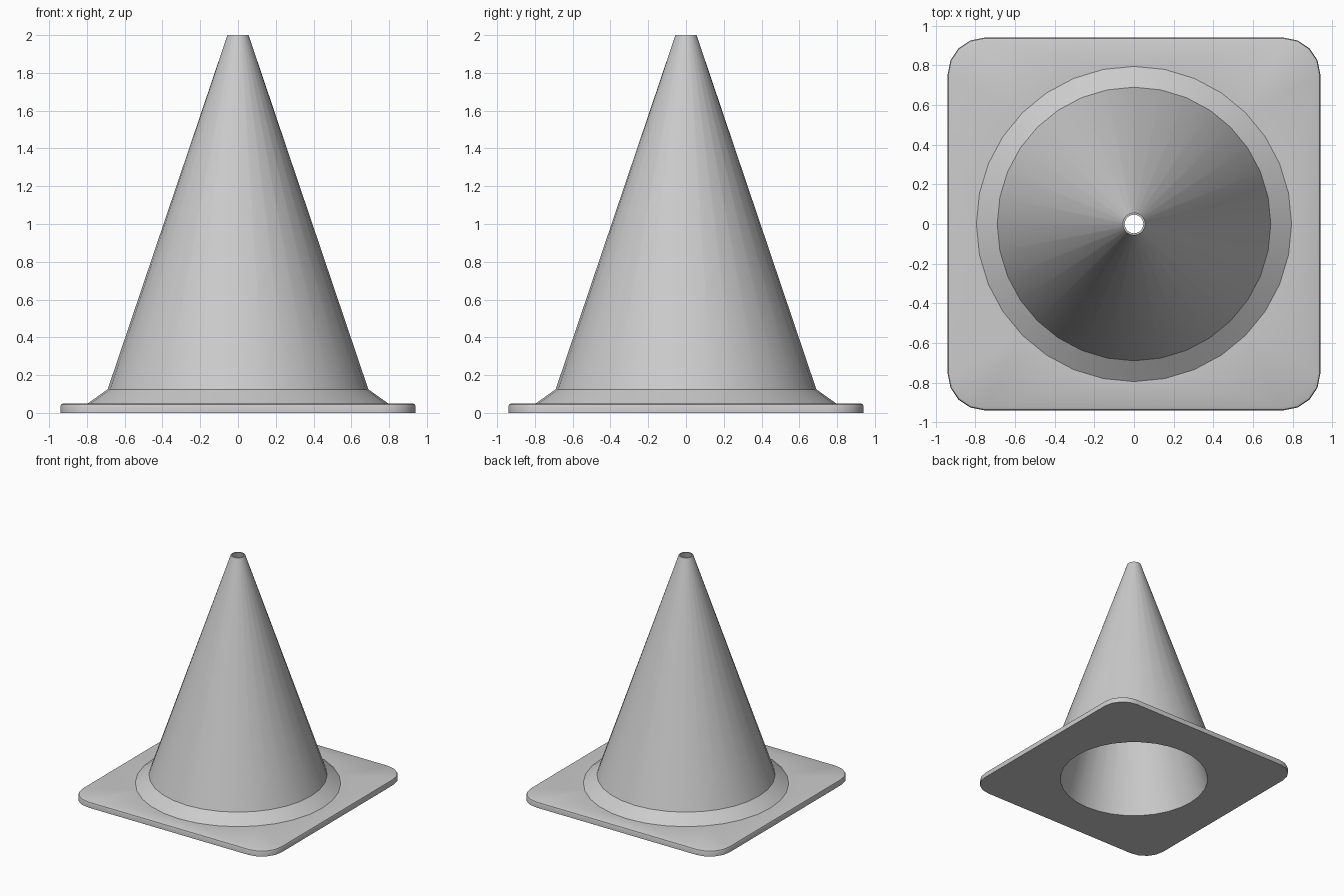
import bpy, bmesh
from math import sin, cos, pi, radians

if "Cube" in bpy.data.objects:
    bpy.data.objects.remove(bpy.data.objects["Cube"])

bm = bmesh.new()


def circle_ring(r, z, n=32):
    return [bm.verts.new((r * cos(2 * pi * i / n), r * sin(2 * pi * i / n), z)) for i in range(n)]


def square_ring(half, z, inner=0.755, steps=4):
    # rounded square: quarter arcs about four fixed corner centres
    ring = []
    for q, (sx, sy) in enumerate([(1, 1), (-1, 1), (-1, -1), (1, -1)]):
        for s in range(steps + 1):
            a = (q + s / steps) * pi / 2
            r = half - inner
            ring.append(bm.verts.new((sx * inner + r * cos(a), sy * inner + r * sin(a), z)))
    return ring


def loop_edges(ring):
    edges = []
    for a, b in zip(ring, ring[1:] + ring[:1]):
        edges.append(bm.edges.get((a, b)) or bm.edges.new((a, b)))
    return edges


def skin(a, b):
    n = len(a)
    for i in range(n):
        j = (i + 1) % n
        bm.faces.new((a[i], a[j], b[j], b[i]))


# rounded rim of the base plate
plate = [square_ring(h, z) for h, z in [(0.94, 0), (0.94, 0.035), (0.936, 0.045), (0.925, 0.05)]]
for a, b in zip(plate, plate[1:]):
    skin(a, b)

# flared collar, cone, top lip and hollow inside
cone = [circle_ring(r, z) for r, z in [(0.795, 0.05), (0.69, 0.125), (0.056, 2.0), (0.047, 2.0), (0.597, 0)]]
for a, b in zip(cone, cone[1:]):
    skin(a, b)

# plate top and underside, between the square and the round rings
for outer, inner in [(plate[-1], cone[0]), (plate[0], cone[-1])]:
    bmesh.ops.triangle_fill(bm, use_beauty=True, edges=loop_edges(outer) + loop_edges(inner))

bmesh.ops.recalc_face_normals(bm, faces=bm.faces[:])
mesh = bpy.data.meshes.new("traffic_cone")
bm.to_mesh(mesh)
bm.free()

obj = bpy.data.objects.new("traffic_cone", mesh)
bpy.context.collection.objects.link(obj)
bpy.context.view_layer.objects.active = obj
obj.select_set(True)
bpy.ops.object.shade_smooth_by_angle(angle=radians(30))
